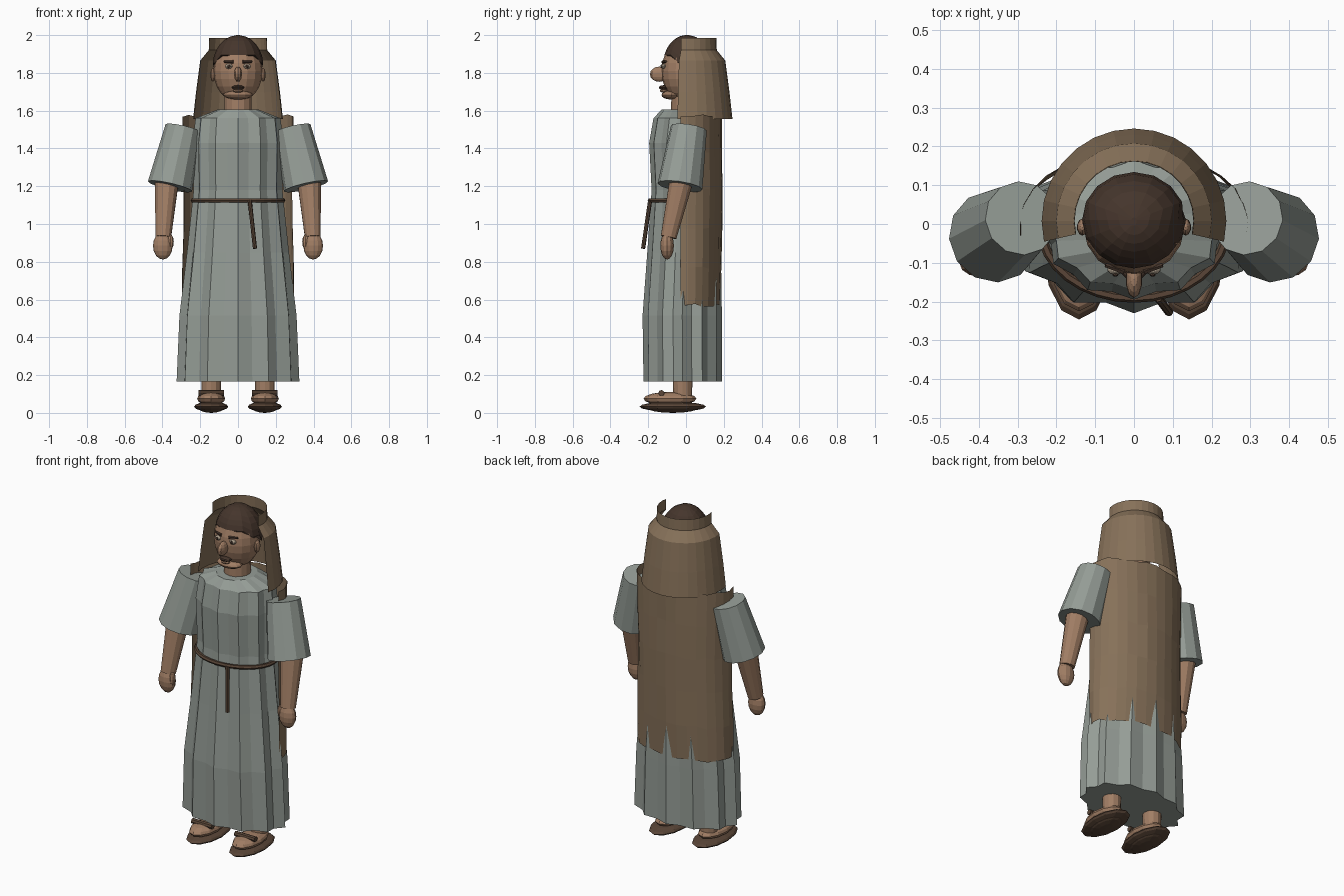
import bpy, bmesh, math, random
from mathutils import Vector, Matrix

if "Cube" in bpy.data.objects:
    bpy.data.objects.remove(bpy.data.objects["Cube"])

random.seed(4)


def material(name, color):
    m = bpy.data.materials.new(name)
    m.diffuse_color = (*color, 1)
    m.use_nodes = True
    m.node_tree.nodes["Principled BSDF"].inputs["Base Color"].default_value = m.diffuse_color
    return m


CLOTH = material("robe_cloth", (0.30, 0.335, 0.305))
MANTLE = material("mantle_cloth", (0.24, 0.165, 0.10))
SKIN = material("skin", (0.36, 0.21, 0.13))
HAIR = material("hair", (0.06, 0.036, 0.025))
LEATHER = material("leather", (0.10, 0.06, 0.038))
EYE = material("eye", (0.40, 0.33, 0.25))


def finish(bm, name, mat):
    me = bpy.data.meshes.new(name)
    bm.to_mesh(me)
    bm.free()
    me.materials.append(mat)
    ob = bpy.data.objects.new(name, me)
    bpy.context.collection.objects.link(ob)
    return ob


def loft(name, rings, mat, closed=True, caps=False):
    bm = bmesh.new()
    rows = [[bm.verts.new(p) for p in r] for r in rings]
    n = len(rows[0])
    for a, b in zip(rows, rows[1:]):
        for i in range(n if closed else n - 1):
            j = (i + 1) % n
            bm.faces.new((a[i], a[j], b[j], b[i]))
    if caps:
        bm.faces.new(rows[0][::-1])
        bm.faces.new(rows[-1])
    bmesh.ops.recalc_face_normals(bm, faces=bm.faces)
    return finish(bm, name, mat)


def ball(name, loc, size, mat, seg=12, rings=8):
    bm = bmesh.new()
    bmesh.ops.create_uvsphere(bm, u_segments=seg, v_segments=rings, radius=1,
                              matrix=Matrix.Translation(loc) @ Matrix.Diagonal((*size, 1)))
    return finish(bm, name, mat)


def rod(name, a, b, ra, rb, mat, seg=12):
    a, b = Vector(a), Vector(b)
    d = b - a
    m = Matrix.Translation((a + b) / 2) @ d.to_track_quat('Z', 'Y').to_matrix().to_4x4()
    bm = bmesh.new()
    bmesh.ops.create_cone(bm, cap_ends=True, segments=seg, radius1=ra, radius2=rb,
                          depth=d.length, matrix=m)
    return finish(bm, name, mat)


# fluted robe: z, half width, front y, back y, flute depth
robe = [(0.165, 0.325, -0.225, 0.19, 0.05), (0.515, 0.31, -0.23, 0.19, 0.05),
        (0.85, 0.27, -0.205, 0.185, 0.045), (1.18, 0.235, -0.182, 0.17, 0.04),
        (1.43, 0.24, -0.195, 0.175, 0.04), (1.56, 0.225, -0.172, 0.165, 0.04),
        (1.605, 0.11, -0.13, 0.11, 0.02)]
rings = []
for z, rx, y0, y1, f in robe:
    ring = []
    for i in range(24):
        t = math.tau * i / 24
        k = 1 if i % 2 == 0 else 1 - 2 * f
        ring.append((rx * k * math.cos(t), (y0 + y1) / 2 + (y1 - y0) / 2 * k * math.sin(t), z))
    rings.append(ring)
loft("robe", rings, CLOTH, caps=True)

# belt cord and hanging end
belt = []
for i in range(32):
    t = math.tau * i / 32
    belt.append([((0.239 + 0.012 * math.cos(u)) * math.cos(t),
                  -0.008 + (0.183 + 0.012 * math.cos(u)) * math.sin(t),
                  1.125 + 0.012 * math.sin(u)) for u in (j * math.tau / 6 for j in range(6))])
loft("belt", belt + belt[:1], LEATHER)
rod("belt_end", (0.062, -0.19, 1.125), (0.09, -0.227, 0.87), 0.011, 0.011, LEATHER, 8)

# back mantle: open shell with slightly uneven facets
rings = []
for z, rx, ry in [(1.575, 0.295, 0.19), (1.38, 0.292, 0.192), (1.18, 0.288, 0.193),
                  (0.98, 0.29, 0.19), (0.77, 0.293, 0.186), (0.57, 0.297, 0.178)]:
    ring = []
    for i in range(17):
        t = math.radians(-9 + 198 * i / 16)
        k = 1 + random.uniform(-0.012, 0.012)
        ring.append((rx * k * math.cos(t), ry * k * math.sin(t), z + random.uniform(-.008, .008)))
    rings.append(ring)
loft("mantle", rings, MANTLE, closed=False)

# head veil: open shell with a narrow band at the top
rings = []
for z, r in [(1.555, 0.238), (1.70, 0.222), (1.865, 0.2), (1.92, 0.155), (1.985, 0.153)]:
    ring = []
    for i in range(17):
        t = math.radians(-13 + 206 * i / 16)
        ring.append((r * math.cos(t), 0.008 + r * math.sin(t), z))
    rings.append(ring)
loft("veil", rings, MANTLE, closed=False)

# head and neck
rod("neck", (0, -0.005, 1.56), (0, -0.005, 1.70), 0.075, 0.072, SKIN, 14)
ball("head", (0, -0.008, 1.81), (0.13, 0.122, 0.165), SKIN, 16, 12)
ball("chin", (0, -0.078, 1.683), (0.078, 0.052, 0.024), SKIN)
ball("nose", (0, -0.142, 1.793), (0.022, 0.049, 0.04), SKIN, 10)
ball("moustache", (0, -0.118, 1.722), (0.036, 0.026, 0.013), HAIR, 10, 6)
ball("lips", (0, -0.118, 1.705), (0.028, 0.02, 0.01), SKIN, 10, 6)

# hair cap, higher over the forehead than at the sides
rings = []
for j in range(7):
    ring = []
    for i in range(16):
        t = math.tau * i / 16
        low = 106 if math.sin(t) > 0.1 else 86 if math.sin(t) > -0.5 else 70
        p = math.radians(3 + (low - 3) * j / 6)
        ring.append((0.134 * math.sin(p) * math.cos(t),
                     0.01 + 0.124 * math.sin(p) * math.sin(t) - (0.008 if math.sin(t) < -.5 else 0),
                     1.84 + 0.16 * math.cos(p)))
    rings.append(ring)
loft("hair", rings, HAIR, caps=True)

for side, s in (("left", 1), ("right", -1)):
    # face details
    ball(side + "_ear", (s * 0.133, -0.008, 1.79), (0.014, 0.022, 0.036), SKIN, 10)
    ball(side + "_eye", (s * 0.048, -0.117, 1.835), (0.021, 0.014, 0.014), EYE, 10, 6)
    ball(side + "_pupil", (s * 0.048, -0.13, 1.835), (0.008, 0.006, 0.009), HAIR, 8, 6)
    rod(side + "_brow", (s * 0.025, -0.122, 1.858), (s * 0.074, -0.106, 1.86),
        0.009, 0.006, HAIR, 6)
    # arm
    rod(side + "_sleeve", (s * 0.29, 0.015, 1.507), (s * 0.36, -0.032, 1.199), 0.096, 0.12, CLOTH)
    rod(side + "_forearm", (s * 0.375, -0.02, 1.25), (s * 0.396, -0.092, 0.93), 0.066, 0.043, SKIN)
    ball(side + "_hand", (s * 0.398, -0.1, 0.885), (0.052, 0.036, 0.073), SKIN)
    ball(side + "_thumb", (s * 0.358, -0.108, 0.905), (0.018, 0.018, 0.04), SKIN, 8, 6)
    # leg and sandal
    rod(side + "_leg", (s * 0.142, -0.018, 0.07), (s * 0.142, -0.018, 0.25), 0.05, 0.053, SKIN)
    ball(side + "_foot", (s * 0.142, -0.085, 0.075), (0.074, 0.14, 0.036), SKIN)
    ball(side + "_sole", (s * 0.142, -0.07, 0.033), (0.09, 0.176, 0.026), LEATHER)
    ball(side + "_sole_edge", (s * 0.142, -0.07, 0.03), (0.07, 0.14, 0.03), LEATHER)
    rod(side + "_strap", (s * 0.075, -0.13, 0.105), (s * 0.209, -0.13, 0.105),
        0.016, 0.016, LEATHER, 8)
